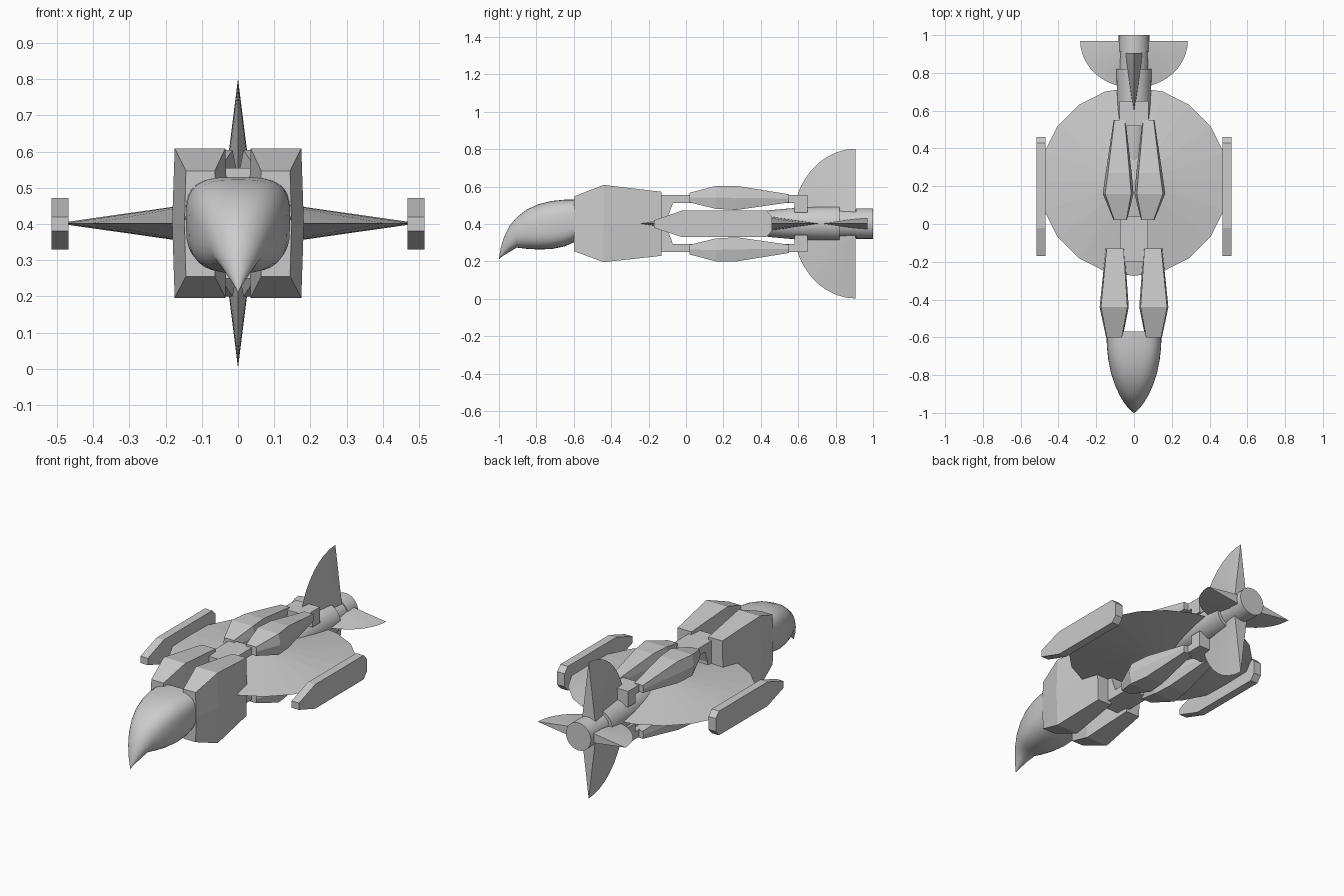
import bpy, bmesh, math

if "Cube" in bpy.data.objects:
    bpy.data.objects.remove(bpy.data.objects["Cube"])

ZC = 0.402  # height of the horizontal symmetry plane; all parts are built around it


def finish(name, bm, mirror="", smooth=0):
    bmesh.ops.recalc_face_normals(bm, faces=bm.faces)
    me = bpy.data.meshes.new(name)
    bm.to_mesh(me)
    bm.free()
    ob = bpy.data.objects.new(name, me)
    ob.location.z = ZC
    bpy.context.collection.objects.link(ob)
    if smooth:
        bpy.ops.object.select_all(action='DESELECT')
        ob.select_set(True)
        bpy.context.view_layer.objects.active = ob
        bpy.ops.object.shade_smooth_by_angle(angle=math.radians(smooth))
    if mirror:
        mod = ob.modifiers.new("Mirror", 'MIRROR')
        mod.use_axis = ["X" in mirror, False, "Z" in mirror]
        mod.use_mirror_merge = False
    return ob


def loft(name, rings, mirror="", smooth=0):
    """Skin a list of equal-length rings and cap both ends."""
    bm = bmesh.new()
    vs = [[bm.verts.new(p) for p in r] for r in rings]
    n = len(vs[0])
    for a, b in zip(vs, vs[1:]):
        for i in range(n):
            j = (i + 1) % n
            bm.faces.new((a[i], a[j], b[j], b[i]))
    bm.faces.new(vs[0])
    bm.faces.new(vs[-1])
    return finish(name, bm, mirror, smooth)


def extrude_x(name, profile, x0, x1, mirror=""):
    return loft(name, [[(x, y, z) for y, z in profile] for x in (x0, x1)], mirror)


def slab(y, xi, xo, zb, zt, bulge):
    """Six-sided section with slightly bulged sides."""
    zm = (zb + zt) / 2
    return [(xi + bulge, y, zb), (xo - bulge, y, zb), (xo, y, zm),
            (xo - bulge, y, zt), (xi + bulge, y, zt), (xi, y, zm)]


def blade(name, place, steps, sweep, mirror="", tip=0.05):
    """Cone-shaped thin lens (or part of one); place(c, s, t) maps to a point."""
    bm = bmesh.new()
    rim = [bm.verts.new(place(math.cos(k * sweep / steps), math.sin(k * sweep / steps), 0))
           for k in range(steps + (sweep < 6))]
    apex = [bm.verts.new(place(0, 0, t)) for t in (tip, -tip)]
    for i in range(steps):
        for a in apex:
            bm.faces.new((rim[i], rim[(i + 1) % len(rim)], a))
    if sweep < 6:
        for r in (rim[0], rim[-1]):
            bm.faces.new((r, apex[0], apex[1]))
    return finish(name, bm, mirror)


# Drooping nose: y, half width, bottom z, top z, squareness
nose = [(-0.57, 0.145, 0.315, 0.53, 3.2), (-0.65, 0.144, 0.28, 0.53, 3.2),
        (-0.72, 0.136, 0.266, 0.523, 3.0), (-0.79, 0.122, 0.264, 0.505, 2.8),
        (-0.85, 0.102, 0.267, 0.478, 2.5), (-0.905, 0.077, 0.274, 0.436, 2.2),
        (-0.945, 0.053, 0.25, 0.388, 2.0), (-0.975, 0.030, 0.232, 0.325, 2.0),
        (-0.992, 0.012, 0.220, 0.265, 2.0), (-1.0, 0.002, 0.212, 0.217, 2.0)]
rings = []
for y, w, zb, zt, e in nose:
    ring = []
    for k in range(32):
        c, s = math.cos(k * math.pi / 16), math.sin(k * math.pi / 16)
        ring.append((w * math.copysign(abs(c) ** (2 / e), c), y,
                     (zb + zt) / 2 - ZC + (zt - zb) / 2 * math.copysign(abs(s) ** (2 / e), s)))
    rings.append(ring)
loft("nose", rings, smooth=40)

# Twin forward hull blocks
loft("front_hull", [slab(-0.6, 0.06, 0.148, -0.147, 0.145, 0.004),
                    slab(-0.44, 0.028, 0.182, -0.206, 0.207, 0.007),
                    slab(-0.13, 0.05, 0.15, -0.172, 0.17, 0.005)], "X")

# Saucer-shaped wing
blade("disc_wing", lambda c, s, t: (0.5 * c, 0.225 + 0.5 * s, t), 20, 2 * math.pi, tip=0.071)

# Side pods on the wing tips
extrude_x("side_pod", [(-0.17, -0.022), (-0.17, 0.018), (-0.02, 0.07), (0.43, 0.07),
                       (0.46, 0.038), (0.46, -0.038), (0.43, -0.072), (-0.02, -0.072)],
          0.468, 0.516, "X")

# Four booster nacelles, above and below the wing
loft("nacelle", [slab(0.02, 0.037, 0.108, 0.113, 0.165, 0.004),
                 slab(0.16, 0.003, 0.165, 0.079, 0.202, 0.012),
                 slab(0.27, 0.012, 0.15, 0.073, 0.202, 0.012),
                 slab(0.55, 0.045, 0.108, 0.113, 0.157, 0.004)], "XZ")

# Brackets carrying the nacelles
extrude_x("front_bracket", [(-0.2, 0.0), (-0.2, 0.153), (0.04, 0.153), (0.04, 0.11),
                            (-0.07, 0.11), (-0.095, 0.04), (-0.095, 0.0)], -0.075, 0.075, "Z")
extrude_x("rear_bracket", [(0.52, 0.11), (0.52, 0.153), (0.65, 0.153), (0.65, 0.06),
                           (0.58, 0.06), (0.58, 0.11)], -0.078, 0.078, "Z")

# Engine barrel and nozzle
engine = [(0.27, 0.045), (0.45, 0.072), (0.62, 0.087), (0.82, 0.094),
          (0.82, 0.076), (0.91, 0.076), (0.91, 0.081), (1.0, 0.081)]
loft("engine", [[(r * math.cos(k * math.pi / 16), y, r * math.sin(k * math.pi / 16))
                 for k in range(32)] for y, r in engine], smooth=30)

# Vertical and horizontal tail fins, half-lenses with a straight rear edge
blade("vertical_fin", lambda c, s, t: (t, 0.905 - 0.335 * s, 0.4 * c), 20, math.pi, tip=0.05)
blade("horizontal_fin", lambda c, s, t: (0.285 * c, 0.97 - 0.25 * s, t), 20, math.pi, tip=0.038)
